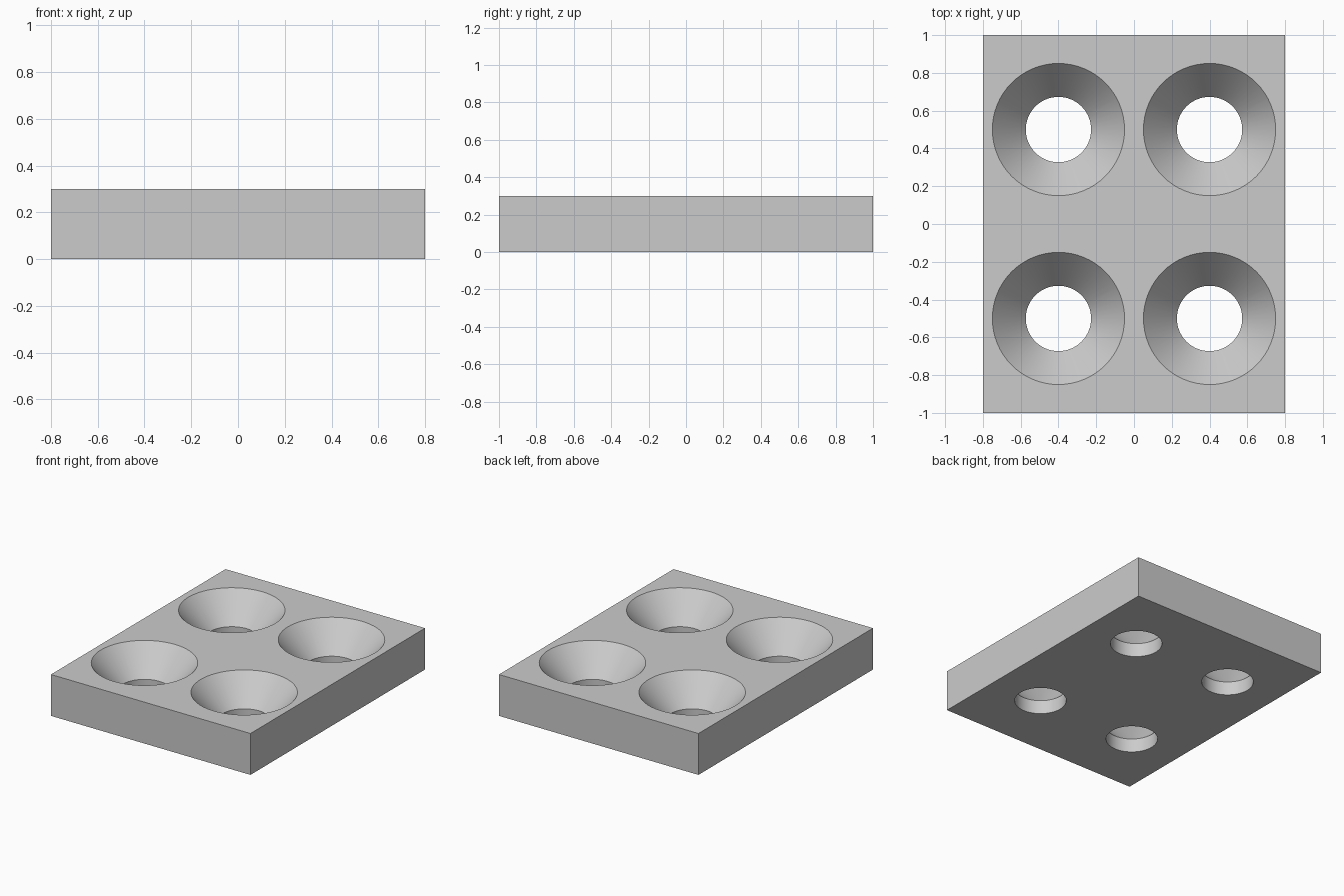
import bpy
import bmesh
from math import radians
from mathutils import Matrix

if "Cube" in bpy.data.objects:
    bpy.data.objects.remove(bpy.data.objects["Cube"])

WIDTH, DEPTH, HEIGHT = 1.6, 2.0, 0.3
BORE_RADIUS, SINK_RADIUS, BORE_HEIGHT = 0.173, 0.35, 0.1
SEGMENTS = 64

grey = bpy.data.materials.new("light grey")
grey.use_nodes = True
colour = (0.6, 0.6, 0.6, 1)
grey.diffuse_color = colour
grey.node_tree.nodes["Principled BSDF"].inputs["Base Color"].default_value = colour


def make_object(name, bm):
    mesh = bpy.data.meshes.new(name)
    bm.to_mesh(mesh)
    bm.free()
    mesh.materials.append(grey)
    obj = bpy.data.objects.new(name, mesh)
    bpy.context.collection.objects.link(obj)
    return obj


def add_hole(bm, x, y):
    """Closed solid in the shape of a countersunk hole, through the plate."""
    profile = [(BORE_RADIUS, -0.1), (BORE_RADIUS, BORE_HEIGHT),
               (SINK_RADIUS, HEIGHT), (SINK_RADIUS, HEIGHT + 0.1)]
    rings = []
    for radius, z in profile:
        ring = bmesh.ops.create_circle(
            bm, segments=SEGMENTS, radius=radius,
            matrix=Matrix.Translation((x, y, z)))["verts"]
        rings.append(ring)
    for low, high in zip(rings, rings[1:]):
        for i in range(SEGMENTS):
            j = (i + 1) % SEGMENTS
            bm.faces.new((low[i], low[j], high[j], high[i]))
    bm.faces.new(rings[0])
    bm.faces.new(rings[-1])


# Rectangular plate
bm = bmesh.new()
bmesh.ops.create_cube(bm, size=1, matrix=Matrix.Translation((0, 0, HEIGHT / 2))
                      @ Matrix.Diagonal((WIDTH, DEPTH, HEIGHT, 1)))
plate = make_object("plate", bm)

# Four countersunk holes
bm = bmesh.new()
for x in (-0.4, 0.4):
    for y in (-0.5, 0.5):
        add_hole(bm, x, y)
bmesh.ops.recalc_face_normals(bm, faces=bm.faces)
cutter = make_object("hole_cutter", bm)
cutter.hide_render = True

cut = plate.modifiers.new("holes", "BOOLEAN")
cut.operation = "DIFFERENCE"
cut.solver = "EXACT"
cut.object = cutter

bpy.ops.object.select_all(action="DESELECT")
plate.select_set(True)
bpy.context.view_layer.objects.active = plate
bpy.ops.object.modifier_apply(modifier=cut.name)
bpy.data.objects.remove(cutter)
bpy.ops.object.shade_smooth_by_angle(angle=radians(30))
